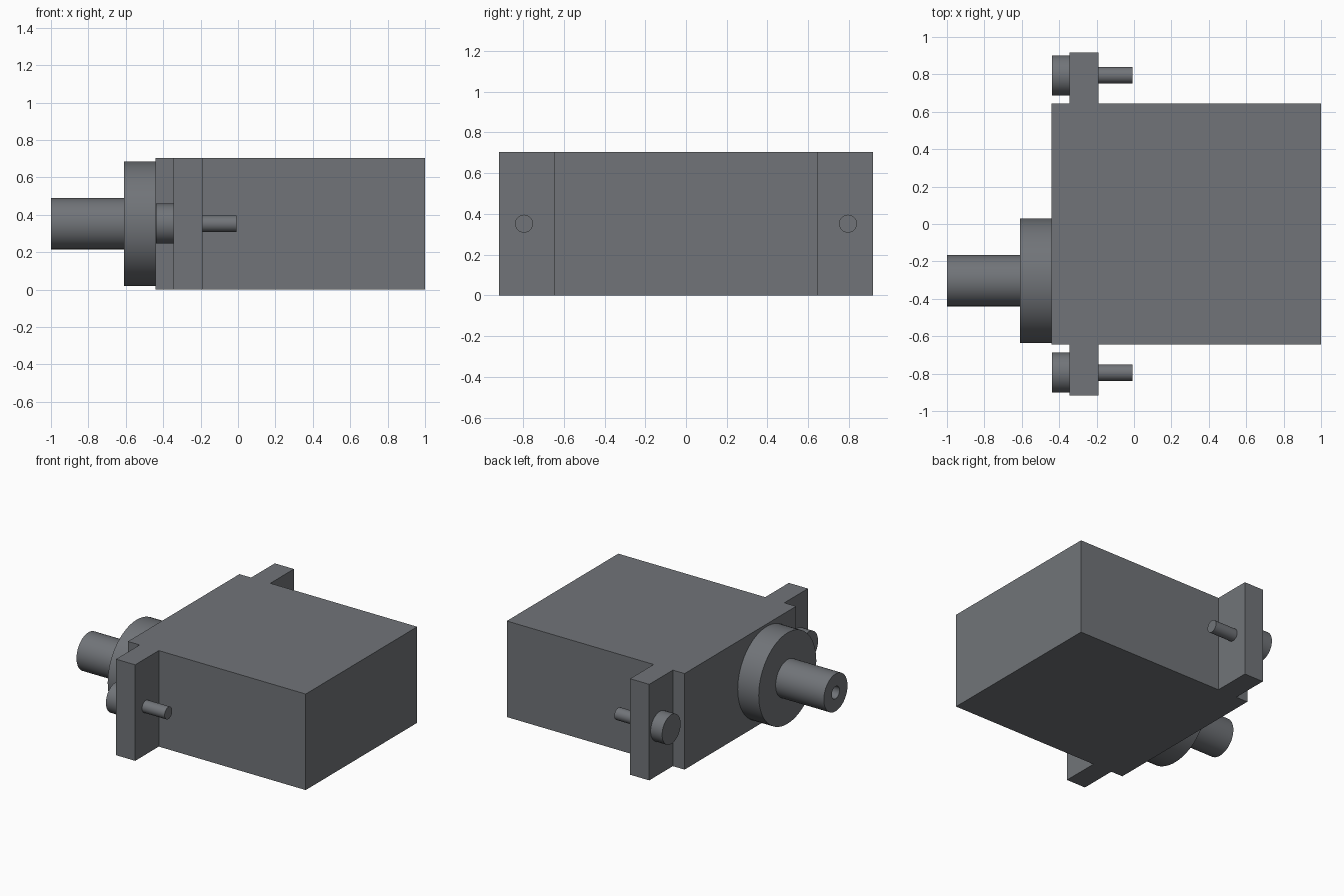
import bpy, bmesh
from math import tau, radians
from mathutils import Vector, Matrix

if "Cube" in bpy.data.objects:
    bpy.data.objects.remove(bpy.data.objects["Cube"])

AXIS_Z = 0.352   # shared height of the shaft and screws

# Dark grey finish for every part
dark = bpy.data.materials.new("dark_grey")
dark.diffuse_color = (0.165, 0.175, 0.19, 1)
dark.use_nodes = True
dark.node_tree.nodes["Principled BSDF"].inputs["Base Color"].default_value = dark.diffuse_color


def finish(name, bm, smooth=False):
    bmesh.ops.recalc_face_normals(bm, faces=bm.faces)
    me = bpy.data.meshes.new(name)
    bm.to_mesh(me)
    bm.free()
    me.materials.append(dark)
    ob = bpy.data.objects.new(name, me)
    bpy.context.collection.objects.link(ob)
    if smooth:
        bpy.ops.object.select_all(action='DESELECT')
        ob.select_set(True)
        bpy.context.view_layer.objects.active = ob
        bpy.ops.object.shade_smooth_by_angle(angle=radians(30))
    return ob


def box(name, x, y, z):
    bm = bmesh.new()
    bmesh.ops.create_cube(bm, size=1)
    size = [b - a for a, b in (x, y, z)]
    centre = [(a + b) / 2 for a, b in (x, y, z)]
    bmesh.ops.transform(bm, verts=bm.verts,
                        matrix=Matrix.Translation(centre) @ Matrix.Diagonal((*size, 1)))
    return finish(name, bm)


def lathe(name, y, profile, steps=64):
    """Revolve (x, radius) points around an x-parallel axis at y, AXIS_Z."""
    bm = bmesh.new()
    vs = [bm.verts.new((x, y, AXIS_Z + r)) for x, r in profile]
    es = [bm.edges.new(p) for p in zip(vs, vs[1:])]
    bmesh.ops.spin(bm, geom=vs + es, cent=Vector((0, y, AXIS_Z)), axis=Vector((1, 0, 0)),
                   angle=tau, steps=steps, use_duplicate=False)
    bmesh.ops.remove_doubles(bm, verts=bm.verts, dist=1e-4)
    return finish(name, bm, smooth=True)


# Main housing
box("housing", (-0.44, 1.0), (-0.645, 0.645), (0, 0.703))

# Output boss and bored shaft
SHAFT_Y = -0.303
lathe("output_boss", SHAFT_Y, [(-0.44, 0), (-0.44, 0.333), (-0.61, 0.333), (-0.61, 0)])
lathe("output_shaft", SHAFT_Y, [(-0.61, 0), (-0.61, 0.137), (-1.0, 0.137),
                                (-1.0, 0.045), (-0.7, 0.045), (-0.7, 0)])

# Mounting ears with a screw through each
for side, s in (("left", -1), ("right", 1)):
    box(f"mounting_ear_{side}", (-0.345, -0.19), sorted((s * 0.645, s * 0.918)), (0, 0.703))
    lathe(f"screw_{side}", s * 0.795, [(-0.438, 0), (-0.438, 0.107), (-0.345, 0.107),
                                       (-0.345, 0.044), (-0.007, 0.044), (-0.007, 0)], 48)
